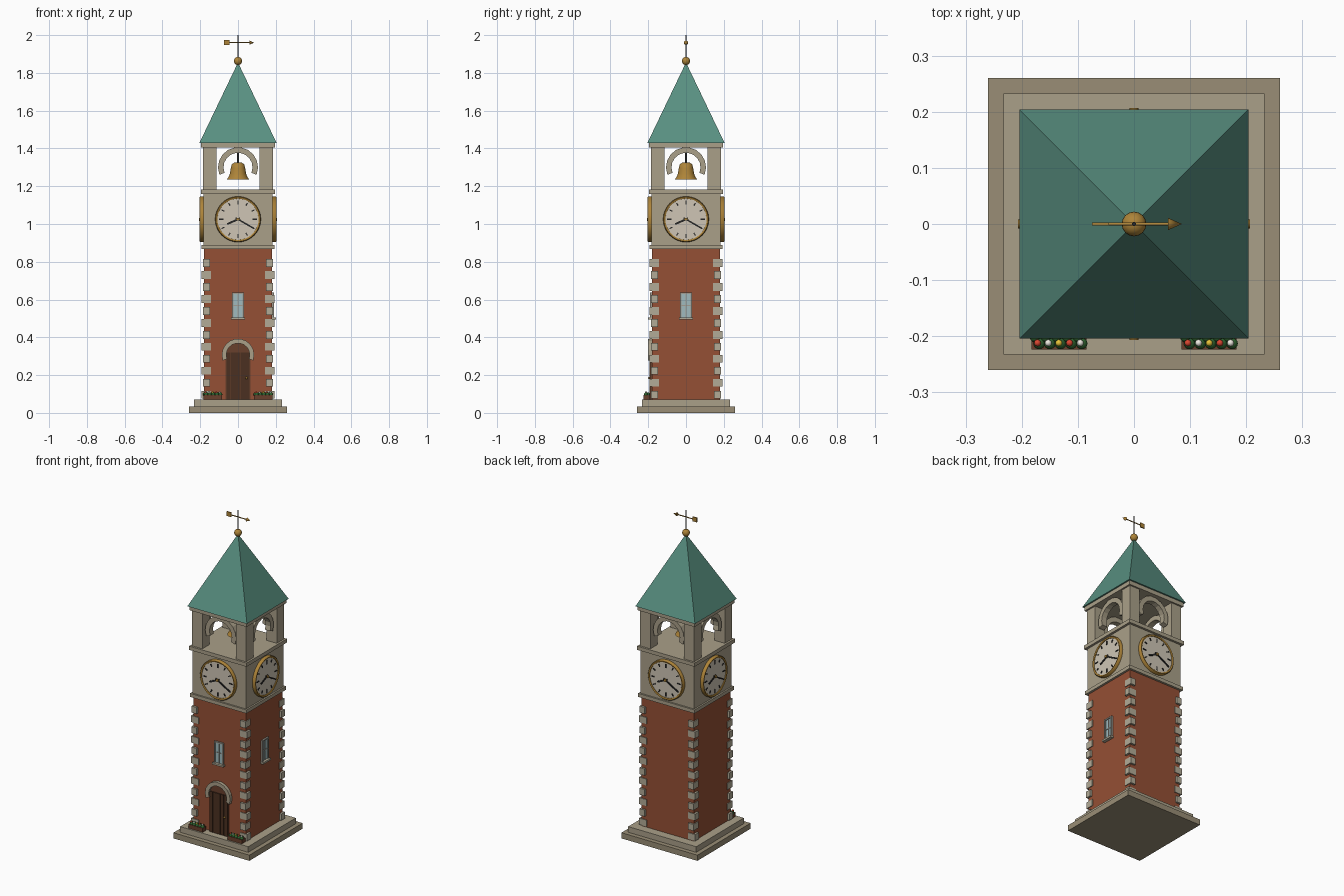
import bpy, bmesh, math
from mathutils import Matrix, Vector

if "Cube" in bpy.data.objects:
    bpy.data.objects.remove(bpy.data.objects["Cube"])

COL = dict(stone=(.40, .35, .25), step=(.32, .27, .18), quoin=(.45, .41, .31), brick=(.30, .08, .035),
           roof=(.10, .28, .22), gold=(.42, .23, .04), face=(.62, .56, .46), dark=(.02, .02, .02),
           wood=(.07, .03, .015), planter=(.14, .05, .025), glass=(.35, .5, .52), leaf=(.03, .13, .03),
           red=(.7, .06, .03), white=(.85, .82, .75), yellow=(.8, .55, .04), trim=(.36, .34, .29))
MATS = {}
for n, c in COL.items():
    MATS[n] = bpy.data.materials.new(n)
    MATS[n].diffuse_color = (*c, 1)

T = Matrix.Translation
ROT = lambda k: Matrix.Rotation(k * math.pi / 2, 4, 'Z')
FACE = Matrix.Rotation(math.pi / 2, 4, 'X')       # turns a z axis to the front (-y)


def finish(bm, name, mat, smooth=None):
    bmesh.ops.recalc_face_normals(bm, faces=bm.faces)
    me = bpy.data.meshes.new(name)
    bm.to_mesh(me)
    bm.free()
    me.materials.append(MATS[mat])
    ob = bpy.data.objects.new(name, me)
    bpy.context.collection.objects.link(ob)
    if smooth:
        bpy.context.view_layer.objects.active = ob
        ob.select_set(True)
        bpy.ops.object.shade_smooth_by_angle(angle=math.radians(smooth))
        ob.select_set(False)
    return ob


def boxes(name, mat, items, m=Matrix()):
    """items: (x0, x1, y0, y1, z0, z1[, local matrix])"""
    bm = bmesh.new()
    for it in items:
        x0, x1, y0, y1, z0, z1 = it[:6]
        loc = it[6] if len(it) > 6 else Matrix()
        s = Matrix.Diagonal((x1 - x0, y1 - y0, z1 - z0, 1))
        bmesh.ops.create_cube(bm, size=1, matrix=m @ loc @ T(((x0 + x1) / 2, (y0 + y1) / 2, (z0 + z1) / 2)) @ s)
    return finish(bm, name, mat)


def slab(name, mat, h, z0, z1):
    return boxes(name, mat, [(-h, h, -h, h, z0, z1)])


def cone(name, mat, r1, r2, depth, m, seg=32, smooth=35):
    bm = bmesh.new()
    bmesh.ops.create_cone(bm, cap_ends=True, segments=seg, radius1=r1, radius2=r2, depth=depth, matrix=m)
    return finish(bm, name, mat, smooth)


def balls(name, mat, pts, r):
    bm = bmesh.new()
    for p in pts:
        bmesh.ops.create_uvsphere(bm, u_segments=16, v_segments=10, radius=r, matrix=T(p))
    return finish(bm, name, mat, 80)


def lathe(name, mat, prof, m=Matrix(), seg=40, closed=False):
    bm = bmesh.new()
    vs = [bm.verts.new((r, 0, z)) for r, z in prof]
    ed = [bm.edges.new(p) for p in zip(vs, vs[1:] + (vs[:1] if closed else []))]
    bmesh.ops.spin(bm, geom=vs + ed, cent=(0, 0, 0), axis=(0, 0, 1), angle=2 * math.pi, steps=seg)
    bmesh.ops.remove_doubles(bm, verts=bm.verts, dist=1e-5)
    bm.transform(m)
    return finish(bm, name, mat, 40)


def arch(name, mat, ri, ro, zc, y0, y1, over, n, m=Matrix()):
    """ring sector of stone blocks, standing in the xz plane"""
    bm = bmesh.new()
    a0, a1 = -math.radians(over), math.pi + math.radians(over)
    rows = []
    for i in range(n + 1):
        a = a0 + (a1 - a0) * i / n
        rows.append([bm.verts.new(m @ Vector((r * math.cos(a), y, zc + r * math.sin(a))))
                     for r, y in ((ri, y0), (ro, y0), (ro, y1), (ri, y1))])
    for p, q in zip(rows, rows[1:]):
        for k in range(4):
            bm.faces.new((p[k], p[(k + 1) % 4], q[(k + 1) % 4], q[k]))
    bm.faces.new(rows[0])
    bm.faces.new(rows[-1])
    return finish(bm, name, mat)


# steps, shaft, cornices and clock stage
slab("lower_step", "step", .26, 0, .035)
slab("upper_step", "stone", .233, .035, .07)
slab("brick_shaft", "brick", .18, .07, .87)
slab("lower_cornice", "stone", .193, .868, .89)
slab("clock_stage", "stone", .183, .89, 1.165)
slab("belfry_floor", "stone", .197, 1.16, 1.183)
slab("roof_plate", "stone", .195, 1.405, 1.43)

# alternating corner stones
q = []
for i in range(12):
    z = .095 + i * .0635
    wx, wy = (.025, .0175) if i % 2 == 0 else (.0175, .025)
    for sx in (-1, 1):
        for sy in (-1, 1):
            cx, cy = sx * .167, sy * .167
            q.append((cx - wx, cx + wx, cy - wy, cy + wy, z - .02, z + .02))
boxes("corner_stones", "quoin", q)

# belfry posts
boxes("belfry_posts", "stone", [(sx * .15 - .035, sx * .15 + .035, sy * .15 - .035, sy * .15 + .035, 1.18, 1.41)
                                for sx in (-1, 1) for sy in (-1, 1)])

# clocks and belfry arches on all four sides
for k, side in enumerate(("front", "right", "back", "left")):
    R = ROT(k)
    C = R @ T((0, 0, 1.025))
    arch("belfry_arch_" + side, "stone", .077, .106, 1.3, -.17, -.135, 22, 11, R)
    lathe("clock_rim_" + side, "gold", [(.109, .18), (.109, .2), (.113, .203), (.117, .203), (.121, .198), (.121, .18)],
          C @ FACE, 48, True)
    cone("clock_face_" + side, "face", .111, .111, .016, C @ T((0, -.188, 0)) @ FACE, 48)
    marks = [(-.003, .003, -.2, -.194, .083 if h % 3 else .077, .1, Matrix.Rotation(h * math.pi / 6, 4, 'Y'))
             for h in range(12)]
    hands = [(-.004, .004, -.203, -.198, -.015, .098, Matrix.Rotation(math.radians(120), 4, 'Y')),
             (-.005, .005, -.2, -.195, -.012, .062, Matrix.Rotation(math.radians(246), 4, 'Y'))]
    boxes("clock_marks_" + side, "dark", marks, C)
    boxes("clock_hands_" + side, "dark", hands, C)
    cone("clock_pin_" + side, "gold", .008, .008, .014, C @ T((0, -.2, 0)) @ FACE, 16)

# windows on the front and right
for k, side in enumerate(("front", "right")):
    R = ROT(k)
    boxes("window_glass_" + side, "glass", [(-.026, .026, -.184, -.175, .505, .63)], R)
    boxes("window_frame_" + side, "trim", [
        (-.031, -.024, -.19, -.175, .5, .637), (.024, .031, -.19, -.175, .5, .637),
        (-.031, .031, -.19, -.175, .629, .637), (-.002, .002, -.187, -.175, .5, .637),
        (-.026, .026, -.187, -.175, .567, .571)], R)
    boxes("window_sill_" + side, "quoin", [(-.037, .037, -.2, -.175, .495, .506)], R)

# door with rounded head, planks, stone arch
bm = bmesh.new()
pts = [(-.066, .07), (.066, .07)] + [(.066 * math.cos(i * math.pi / 16), .307 + .066 * math.sin(i * math.pi / 16))
                                     for i in range(17)]
f = bm.faces.new([bm.verts.new((x, -.186, z)) for x, z in pts])
g = bmesh.ops.extrude_face_region(bm, geom=[f])["geom"]
bmesh.ops.translate(bm, vec=(0, .011, 0), verts=[v for v in g if isinstance(v, bmesh.types.BMVert)])
finish(bm, "door_panel", "planter")
boxes("door_planks", "wood", [(-.062 + i * .025, -.039 + i * .025, -.192, -.18, .07, .32) for i in range(5)])
arch("door_arch", "stone", .062, .086, .307, -.2, -.175, 20, 11)
balls("door_knob", "gold", [(.045, -.195, .185)], .006)

# planters with flowers
for s, side in ((-1, "left"), (1, "right")):
    cx = s * .134
    boxes("planter_" + side, "planter", [(cx - .049, cx + .049, -.224, -.19, .07, .095)])
    xs = [cx - .038 + i * .019 for i in range(5)]
    balls("leaves_" + side, "leaf", [(x + d, y, .098) for x in xs for d, y in ((-.004, -.201), (.003, -.213))], .01)
    for col, ids in (("red", (0, 3)), ("white", (1, 4)), ("yellow", (2,))):
        balls("flowers_%s_%s" % (col, side), col, [(xs[i], -.212, .108) for i in ids], .006)

# bell on its hanger
lathe("bell", "gold", [(0, 1.327), (.02, 1.325), (.033, 1.315), (.038, 1.295), (.043, 1.265), (.051, 1.247), (.06, 1.235),
                       (.053, 1.235), (.037, 1.265), (.031, 1.3), (0, 1.315)])
cone("bell_hanger", "dark", .006, .006, .095, T((0, 0, 1.366)), 12)
balls("bell_clapper", "dark", [(0, 0, 1.247)], .011)

# pyramid roof, ball and weather vane
cone("roof", "roof", .204 * math.sqrt(2), 0, .425, T((0, 0, 1.6425)) @ Matrix.Rotation(math.pi / 4, 4, 'Z'), 4, None)
balls("finial_ball", "gold", [(0, 0, 1.863)], .022)
cone("vane_pole", "dark", .0035, .0035, .14, T((0, 0, 1.93)), 12)
X = Matrix.Rotation(math.pi / 2, 4, 'Y')
cone("vane_arm", "gold", .003, .003, .125, T((0, 0, 1.96)) @ X, 12)
cone("vane_arrow_tip", "gold", .011, 0, .025, T((.073, 0, 1.96)) @ X, 12)
boxes("vane_tail", "gold", [(-.075, -.045, -.003, .003, 1.947, 1.975)])

for m in bpy.data.materials:
    if m.users and not m.is_grease_pencil:
        m.use_nodes = True
        m.node_tree.nodes["Principled BSDF"].inputs["Base Color"].default_value = m.diffuse_color
